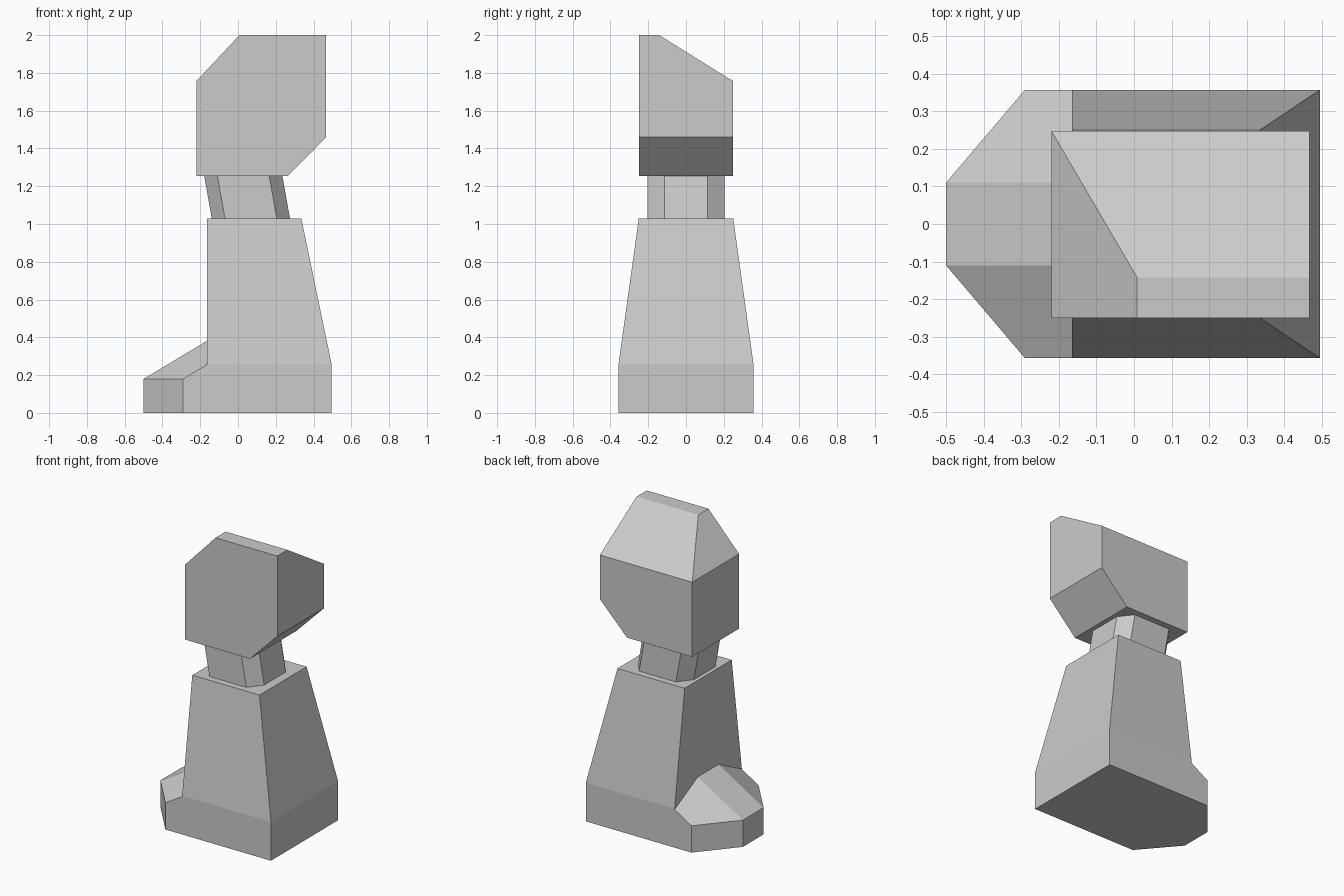
import bpy, bmesh

if "Cube" in bpy.data.objects:
    bpy.data.objects.remove(bpy.data.objects["Cube"])


def finish(bm, name):
    bmesh.ops.recalc_face_normals(bm, faces=bm.faces)
    mesh = bpy.data.meshes.new(name)
    bm.to_mesh(mesh)
    bm.free()
    bpy.context.collection.objects.link(bpy.data.objects.new(name, mesh))


def loft(rings):
    """Closed solid through rings of 3D points."""
    bm = bmesh.new()
    loops = [[bm.verts.new(p) for p in ring] for ring in rings]
    n = len(loops[0])
    for a, b in zip(loops, loops[1:]):
        for i in range(n):
            j = (i + 1) % n
            bm.faces.new((a[i], a[j], b[j], b[i]))
    bm.faces.new(loops[0])
    bm.faces.new(loops[-1])
    return bm


def slice_off(bm, co, normal):
    """Cut away everything on the normal side and cap the opening."""
    geom = bm.verts[:] + bm.edges[:] + bm.faces[:]
    cut = bmesh.ops.bisect_plane(bm, geom=geom, dist=1e-5, plane_co=co,
                                 plane_no=normal, clear_outer=True)
    edges = [e for e in cut["geom_cut"] if isinstance(e, bmesh.types.BMEdge)]
    bmesh.ops.holes_fill(bm, edges=edges, sides=0)


def rect(x0, x1, y, z):
    return [(x0, -y, z), (x1, -y, z), (x1, y, z), (x0, y, z)]


# tapered body on a straight plinth
finish(loft([rect(-0.165, 0.495, 0.357, 0.0),
             rect(-0.165, 0.495, 0.357, 0.26),
             rect(-0.165, 0.335, 0.25, 1.03)]), "body")

# toe: extruded footprint with one middle slope and two mirrored corner slopes
plan = [(-0.165, -0.357), (-0.165, 0.357), (-0.29, 0.357),
        (-0.5, 0.11), (-0.5, -0.11), (-0.29, -0.357)]
toe = loft([[(x, y, z) for x, y in plan] for z in (0.0, 0.5)])
slice_off(toe, (-0.5, 0, 0.18), (-0.6, 0, 1))
for side in (1, -1):
    slice_off(toe, (-0.5, side * 0.11, 0.18), (-0.6, side * 0.51, 1))
finish(toe, "toe")

# leaning neck with chamfered corners
octagon = [(-0.137, -0.205), (0.137, -0.205), (0.207, -0.115), (0.207, 0.115),
           (0.137, 0.205), (-0.137, 0.205), (-0.207, 0.115), (-0.207, -0.115)]
finish(loft([[(x + cx, y, z) for x, y in octagon]
             for cx, z in ((0.068, 1.03), (0.028, 1.255))]), "neck")

# head: extruded front profile with the rear of the crown sloped off
profile = [(-0.22, 1.255), (0.265, 1.255), (0.467, 1.46),
           (0.467, 2.0), (0.008, 2.0), (-0.22, 1.757)]
head = loft([[(x, y, z) for x, z in profile] for y in (-0.25, 0.248)])
slice_off(head, (0, -0.142, 2.0), (0, 0.243, 0.39))
finish(head, "head")
